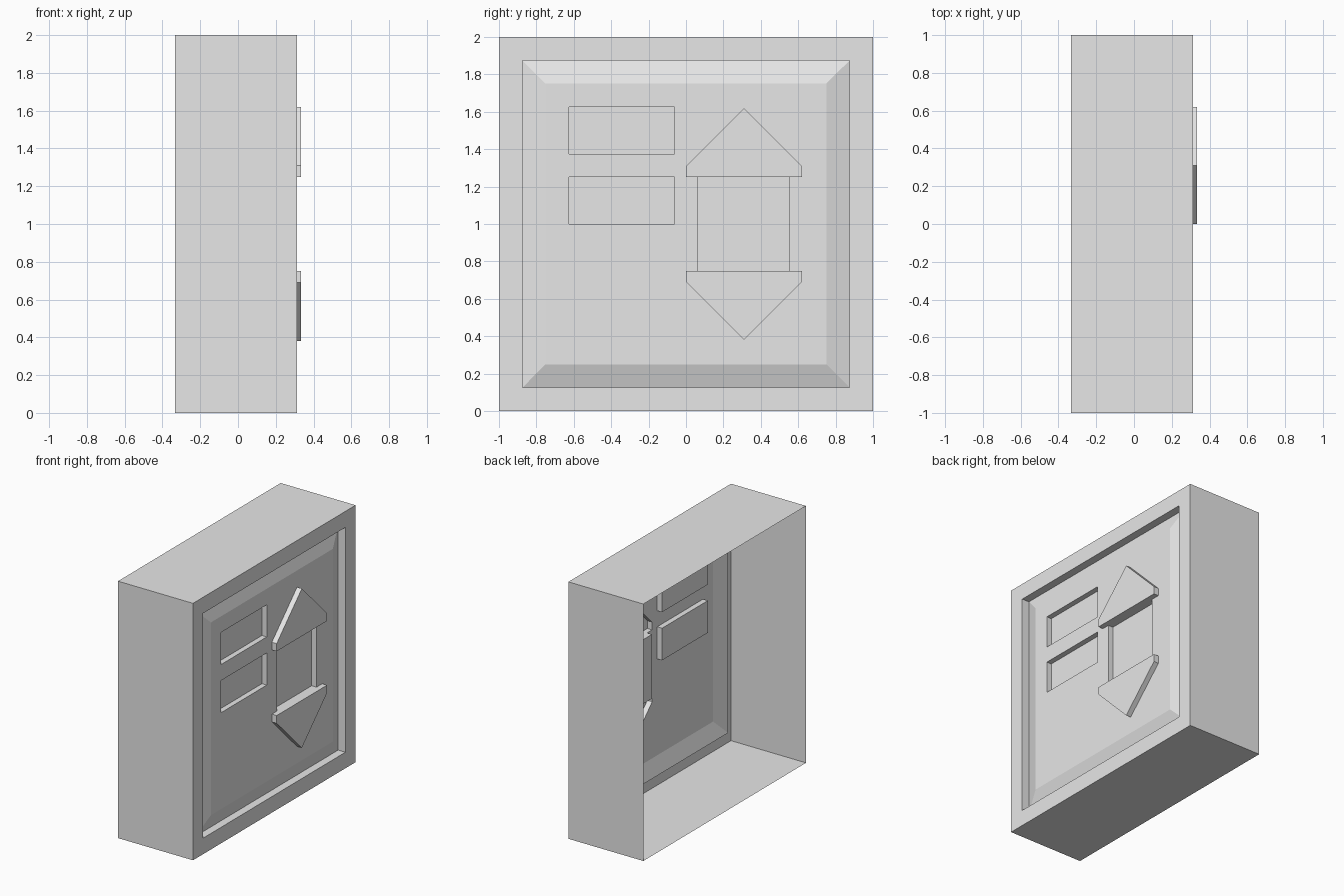
import bpy
import bmesh

cube = bpy.data.objects.get("Cube")
if cube:
    bpy.data.objects.remove(cube, do_unlink=True)

# Depth levels along x
BACK, RIM, PANEL, FLOOR, TOP = -0.333, 0.3125, 0.2917, 0.25, 0.333

grey = bpy.data.materials.new("light grey")
grey.use_nodes = True
grey.diffuse_color = (0.8, 0.8, 0.8, 1)
grey.node_tree.nodes["Principled BSDF"].inputs["Base Color"].default_value = (0.8, 0.8, 0.8, 1)


def rect(y0, z0, y1, z1):
    return [(y0, z0), (y1, z0), (y1, z1), (y0, z1)]


def square(half):
    return rect(-half, 1 - half, half, 1 + half)


def build(name, tiers, cap=True, holes=None):
    """Skin a stack of matching outlines, closed by a flat or pierced face."""
    bm = bmesh.new()
    rings = [[bm.verts.new((x, y, z)) for y, z in outline] for outline, x in tiers]
    for a, b in zip(rings, rings[1:]):
        for i in range(len(a)):
            j = (i + 1) % len(a)
            bm.faces.new((a[i], a[j], b[j], b[i]))
    if cap and not holes:
        bm.faces.new(rings[-1])
    elif cap:
        x = tiers[-1][1]
        loops = [rings[-1]] + [[bm.verts.new((x, y, z)) for y, z in h] for h in holes]
        edges = []
        for loop in loops:
            for a, b in zip(loop, loop[1:] + loop[:1]):
                edges.append(bm.edges.get((a, b)) or bm.edges.new((a, b)))
        bmesh.ops.triangle_fill(bm, edges=edges, use_beauty=True, normal=(1, 0, 0))
    mesh = bpy.data.meshes.new(name)
    bm.to_mesh(mesh)
    bm.free()
    mesh.materials.append(grey)
    bpy.context.collection.objects.link(bpy.data.objects.new(name, mesh))


# Outlines of the signs on the panel, counter-clockwise in y and z
windows = {
    "upper_window": rect(-0.625, 1.375, -0.0625, 1.625),
    "lower_window": rect(-0.625, 1.0, -0.0625, 1.25),
}
up_arrow = [(0.0, 1.25), (0.0625, 1.25), (0.55, 1.25), (0.62, 1.25),
            (0.62, 1.31), (0.31, 1.62), (0.0, 1.31)]
down_arrow = [(y, 2 - z) for y, z in reversed(up_arrow)]
shaft = rect(0.0625, 0.75, 0.55, 1.25)
# Joined outline: right half of the shaft, upper head, left half, lower head
sign = up_arrow[2:] + up_arrow[:2] + down_arrow[5:] + down_arrow[:5]

# Open-backed housing with a flat rim
build("housing", [(square(1), BACK), (square(1), RIM),
                  (square(0.875), RIM), (square(0.875), FLOOR)], cap=False)

# Bevelled panel, pierced where the signs sit
build("panel", [(square(0.875), FLOOR), (square(0.75), PANEL)],
      holes=list(windows.values()) + [sign])

# Sunken windows and shaft, raised arrow heads
for name, outline in windows.items():
    build(name, [(outline, PANEL), (outline, FLOOR)])
build("arrow_shaft", [(shaft, PANEL), (shaft, FLOOR)])
build("up_arrow_head", [(up_arrow, PANEL), (up_arrow, TOP)])
build("down_arrow_head", [(down_arrow, PANEL), (down_arrow, TOP)])
